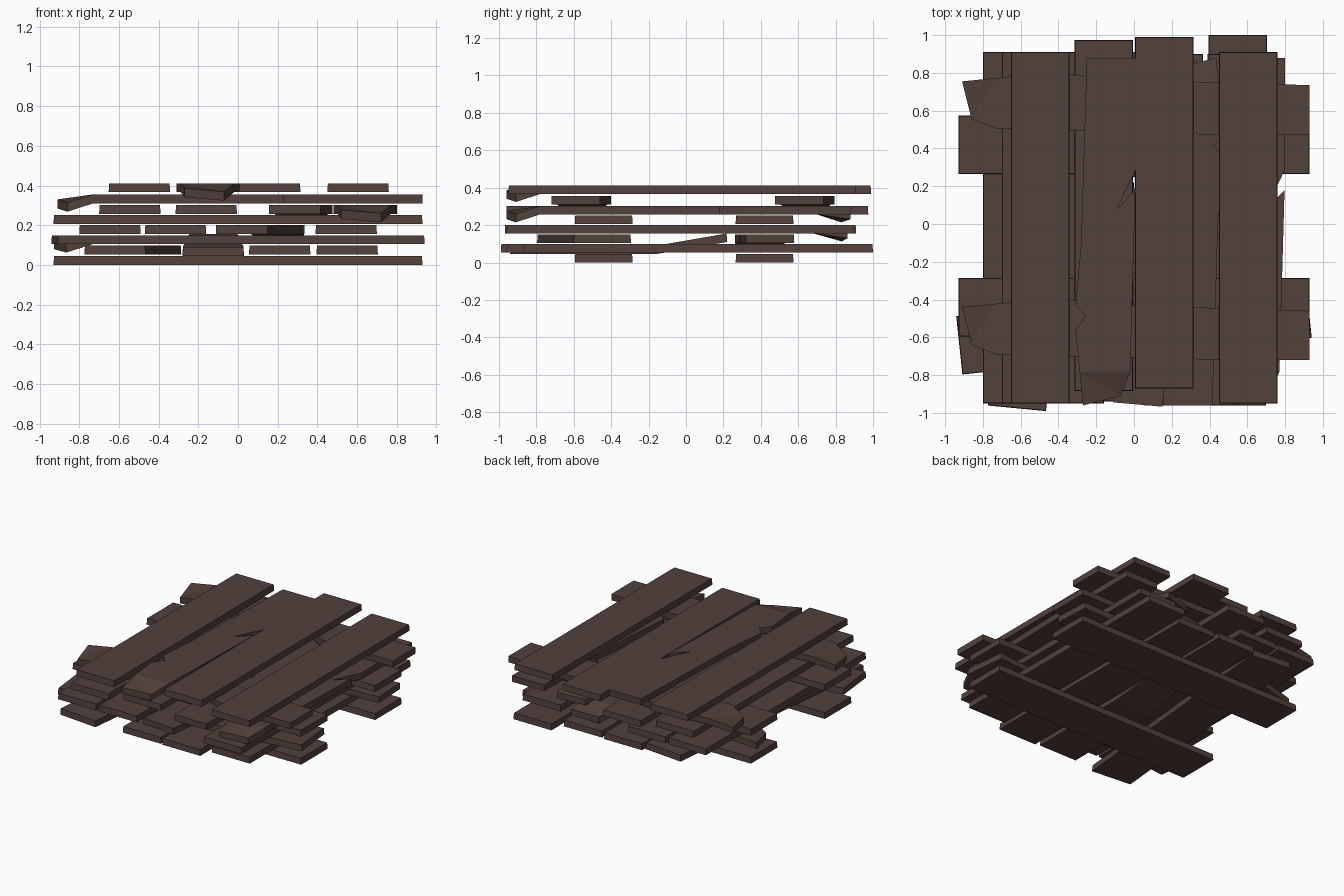
import bpy, bmesh, math
from mathutils import Matrix, Vector

if "Cube" in bpy.data.objects:
    bpy.data.objects.remove(bpy.data.objects["Cube"])

wood = bpy.data.materials.new("dark brown wood")
wood.diffuse_color = (0.085, 0.052, 0.043, 1)
wood.use_nodes = True
wood.node_tree.nodes["Principled BSDF"].inputs["Base Color"].default_value = wood.diffuse_color
T = 0.045          # board thickness


def finish(name, bm, x, y, z, deg):
    bmesh.ops.recalc_face_normals(bm, faces=bm.faces)
    me = bpy.data.meshes.new(name)
    bm.to_mesh(me)
    bm.free()
    me.materials.append(wood)
    ob = bpy.data.objects.new(name, me)
    ob.matrix_world = Matrix.Translation((x, y, z)) @ Matrix.Rotation(math.radians(deg), 4, 'Z')
    bpy.context.collection.objects.link(ob)
    return ob


def extrude_outline(pts):
    bm = bmesh.new()
    face = bm.faces.new([bm.verts.new((px, py, 0)) for px, py in pts])
    ext = bmesh.ops.extrude_face_region(bm, geom=[face])
    for v in ext["geom"]:
        if isinstance(v, bmesh.types.BMVert):
            v.co.z = T
    return bm


# straight board: long axis local y, top edges slightly eased
def board(name, x, y, z, deg=0, w=0.31, l=1.86):
    bm = bmesh.new()
    bmesh.ops.create_cube(bm, size=1)
    for v in bm.verts:
        e = 0.006 if v.co.z > 0 else 0
        v.co = Vector((v.co.x * (w - e), v.co.y * (l - e), (v.co.z + 0.5) * T))
    return finish(name, bm, x, y, z, deg)


# damaged board: notch on one edge, split on the other, drooping broken end
def damaged(name, x, y, z, deg=0):
    pts = [(-0.12, 0.92), (0.14, 0.92), (0.14, 0.33), (0.04, 0.12), (0.137, 0.22),
           (0.11, -0.74), (0.06, -0.87), (-0.14, -0.92), (-0.18, -0.52),
           (-0.125, -0.45), (-0.18, -0.39), (-0.15, -0.06)]
    bm = extrude_outline(pts)
    bmesh.ops.bisect_plane(bm, geom=bm.verts[:] + bm.edges[:] + bm.faces[:],
                           plane_co=(0, -0.74, 0), plane_no=(0, 1, 0))
    for v in bm.verts:
        if v.co.y < -0.76:
            v.co.z -= 0.042 if v.co.x > 0 else 0.025
    bmesh.ops.triangulate(bm, faces=bm.faces[:])
    return finish(name, bm, x, y, z, deg)


# bottom pallet
board("pallet1_front_beam", 0, -0.44, 0, 90)
board("pallet1_rear_beam", 0, 0.42, 0, 90)
board("pallet1_slat_a", -0.53, -0.04, 0.053, -5.5, l=1.88)
board("pallet1_slat_c", 0.21, -0.03, 0.053)
board("pallet1_slat_d", 0.55, 0.065, 0.053, l=1.87)
# snapped slat: front half with its broken end lifted, and the rear half
snap = board("pallet1_snapped_slat_front", -0.125, -0.36, 0.045, l=1.16)
bm = bmesh.new()
bm.from_mesh(snap.data)
bmesh.ops.bisect_plane(bm, geom=bm.verts[:] + bm.edges[:] + bm.faces[:],
                       plane_co=(0, 0.2, 0), plane_no=(0, 1, 0))
for v in bm.verts:
    if v.co.y > 0.5:
        v.co.z += 0.065
        v.co.x *= 0.8
bm.to_mesh(snap.data)
bm.free()
board("pallet1_snapped_slat_rear", -0.125, 0.58, 0.053, l=0.66)

# second pallet
board("pallet2_front_beam", 0, -0.545, 0.104, 96)
damaged("pallet2_rear_beam", 0, 0.41, 0.104, -87)
board("pallet2_slat_a", -0.645, -0.02, 0.155)
board("pallet2_slat_b", -0.315, -0.02, 0.155)
damaged("pallet2_slat_c", 0.11, -0.04, 0.155, 175)
board("pallet2_slat_d", 0.545, -0.03, 0.155)

# third pallet
board("pallet3_front_beam", 0, -0.44, 0.206, 90)
board("pallet3_rear_beam", 0, 0.42, 0.206, 90)
board("pallet3_slat_a", -0.545, -0.02, 0.257)
board("pallet3_slat_b", -0.16, 0.045, 0.257)
damaged("pallet3_slat_c", 0.295, -0.04, 0.257, 180)
damaged("pallet3_slat_d", 0.66, -0.04, 0.257)

# top pallet
damaged("pallet4_front_beam", 0.01, -0.58, 0.31, -90)
damaged("pallet4_rear_beam", 0.01, 0.615, 0.31, -90)
board("pallet4_slat_a", -0.497, -0.02, 0.366)
damaged("pallet4_slat_b", -0.13, -0.04, 0.366)
board("pallet4_slat_c", 0.16, 0.06, 0.366)
board("pallet4_slat_d", 0.605, -0.02, 0.366)
